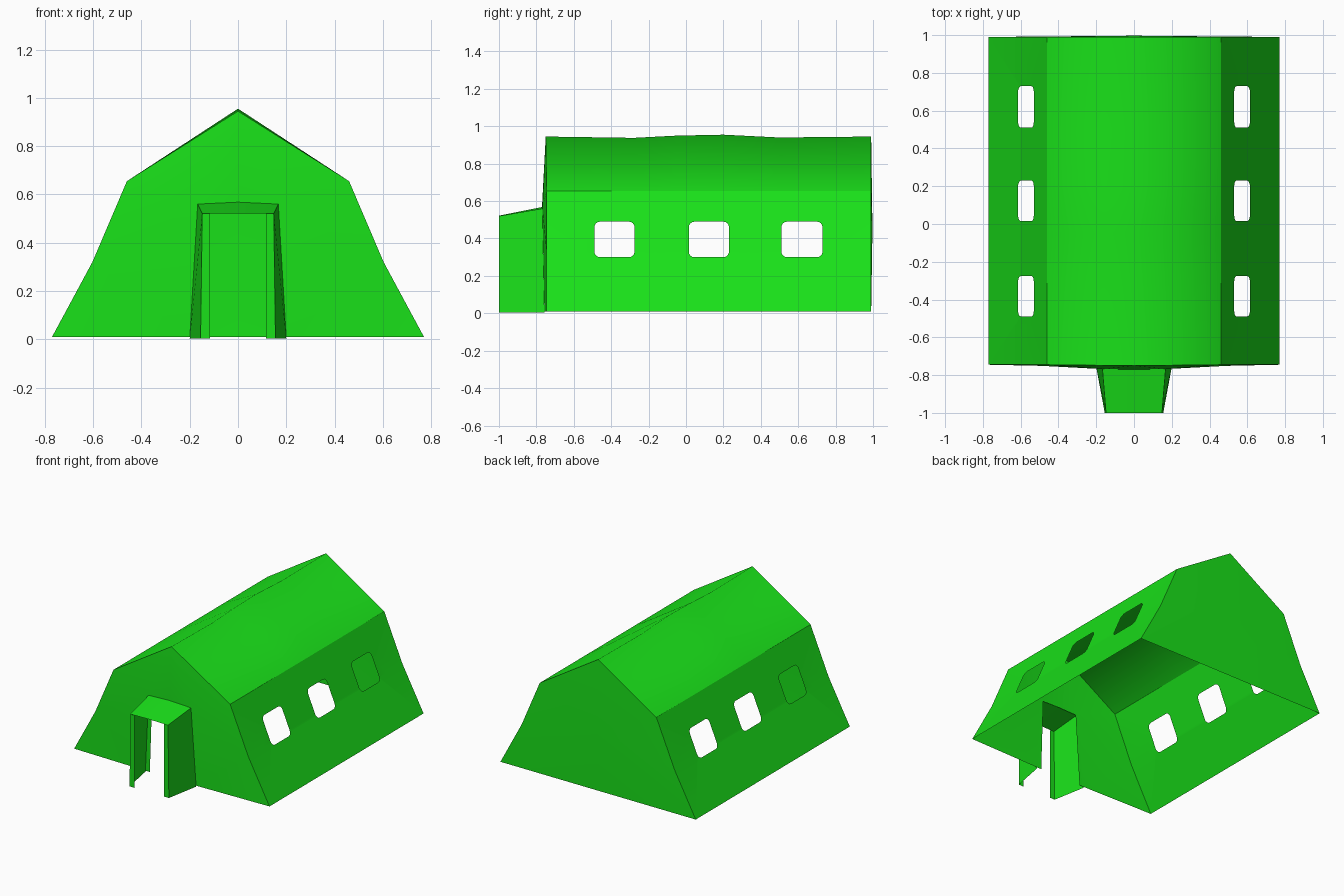
import bpy, bmesh, math
from mathutils import Vector
from mathutils.geometry import tessellate_polygon

if "Cube" in bpy.data.objects:
    bpy.data.objects.remove(bpy.data.objects["Cube"])

green = bpy.data.materials.new("green_canvas")
green.diffuse_color = (0.01, 0.75, 0.01, 1)
green.use_nodes = True
green.node_tree.nodes["Principled BSDF"].inputs["Base Color"].default_value = green.diffuse_color

Y0, Y1 = -0.745, 0.99
FOOT, KNEE, EAVE = (0.77, 0.01), (0.603, 0.32), (0.46, 0.655)
# ridge line: (y, z) with the slight sag between poles
RIDGE = [(-0.75, 0.945), (-0.28, 0.938), (-0.05, 0.95), (0.2, 0.955), (0.5, 0.94), (Y1, 0.945)]


def wall_x(z):
    lo, hi = (FOOT, KNEE) if z < KNEE[1] else (KNEE, EAVE)
    t = (z - lo[1]) / (hi[1] - lo[1])
    return lo[0] + t * (hi[0] - lo[0])


def finish(name, bm, inside):
    """Turn faces outward, mirror across x = 0, colour and shade."""
    bmesh.ops.remove_doubles(bm, verts=bm.verts, dist=1e-5)
    bm.normal_update()
    for f in bm.faces:
        if f.normal.dot(f.calc_center_median() - Vector(inside)) < 0:
            f.normal_flip()
    me = bpy.data.meshes.new(name)
    bm.to_mesh(me)
    bm.free()
    ob = bpy.data.objects.new(name, me)
    bpy.context.collection.objects.link(ob)
    me.materials.append(green)
    ob.modifiers.new("mirror", 'MIRROR').use_axis[0] = True
    bpy.ops.object.select_all(action='DESELECT')
    ob.select_set(True)
    bpy.context.view_layer.objects.active = ob
    bpy.ops.object.shade_smooth_by_angle(angle=math.radians(20))
    return ob


def panels(name, faces, inside=(0, 0.1, 0.3)):
    bm = bmesh.new()
    for pts in faces:
        bm.faces.new([bm.verts.new(p) for p in pts])
    return finish(name, bm, inside)


def rounded_rect(y0, y1, z0, z1, r=0.03, n=4):
    pts = []
    corners = [(y1 - r, z1 - r), (y0 + r, z1 - r), (y0 + r, z0 + r), (y1 - r, z0 + r)]
    for k, (cy, cz) in enumerate(corners):
        for i in range(n + 1):
            a = math.radians(90 * (k + i / n))
            pts.append(Vector((cy + r * math.cos(a), cz + r * math.sin(a), 0)))
    return pts


# side walls: flat sheet with three window holes, then bent to the profile
loops = [[Vector((y, z, 0)) for y, z in
          ((Y0, FOOT[1]), (Y1, FOOT[1]), (Y1, EAVE[1]), (Y0, EAVE[1]))]]
for a, b in ((-0.49, -0.275), (0.015, 0.23), (0.51, 0.73)):
    loops.append(rounded_rect(a, b, 0.30, 0.49))
flat = [p for loop in loops for p in loop]
bm = bmesh.new()
vs = [bm.verts.new((0, p.x, p.y)) for p in flat]
for tri in tessellate_polygon(loops):
    bm.faces.new([vs[i] for i in tri])
bmesh.ops.bisect_plane(bm, geom=bm.verts[:] + bm.edges[:] + bm.faces[:],
                       plane_co=(0, 0, KNEE[1]), plane_no=(0, 0, 1))
for v in bm.verts:
    v.co.x = wall_x(v.co.z)
finish("side_walls", bm, (0, 0.1, 0.3))

# roof slopes
roof = []
for (ya, za), (yb, zb) in zip(RIDGE, RIDGE[1:]):
    roof.append([(0, ya, za), (0, yb, zb), (EAVE[0], yb, EAVE[1]),
                 (EAVE[0], max(ya, Y0), EAVE[1])])
panels("roof", roof)

# front wall, bulging slightly towards the doorway
ridge_f, eave_f = (0, -0.75, 0.945), (EAVE[0], Y0, EAVE[1])
knee_f, foot_f = (KNEE[0], Y0, KNEE[1]), (FOOT[0], Y0, FOOT[1])
top_mid, top_out = (0, -0.77, 0.568), (0.167, -0.768, 0.56)
low_out = (0.2, -0.757, 0.01)
in_mid, in_top, in_low = (0, -0.769, 0.545), (0.14, -0.767, 0.54), (0.165, -0.757, 0.01)
panels("front_wall", [
    [ridge_f, eave_f, top_out], [ridge_f, top_out, top_mid],
    [eave_f, knee_f, top_out], [knee_f, low_out, top_out], [knee_f, foot_f, low_out],
    [top_mid, top_out, in_top, in_mid], [top_out, low_out, in_low, in_top]])

# back wall
hub = (0, 0.997, 0.45)
rim = [(0, Y1, 0.945), (EAVE[0], Y1, EAVE[1]), (KNEE[0], Y1, KNEE[1]),
       (FOOT[0], Y1, FOOT[1]), (0, Y1, FOOT[1])]
panels("back_wall", [[hub, a, b] for a, b in zip(rim, rim[1:])])

# entrance porch: roof, side and narrow front jamb
f_mid, f_top, f_low = (0, -1, 0.522), (0.148, -1, 0.52), (0.155, -1, 0.003)
panels("porch", [
    [f_mid, f_top, top_out, top_mid],
    [f_top, f_low, (0.2, -0.757, 0.003), top_out],
    [f_top, (0.115, -1, 0.52), (0.115, -1, 0.003), f_low]], inside=(0, -0.88, 0.25))
